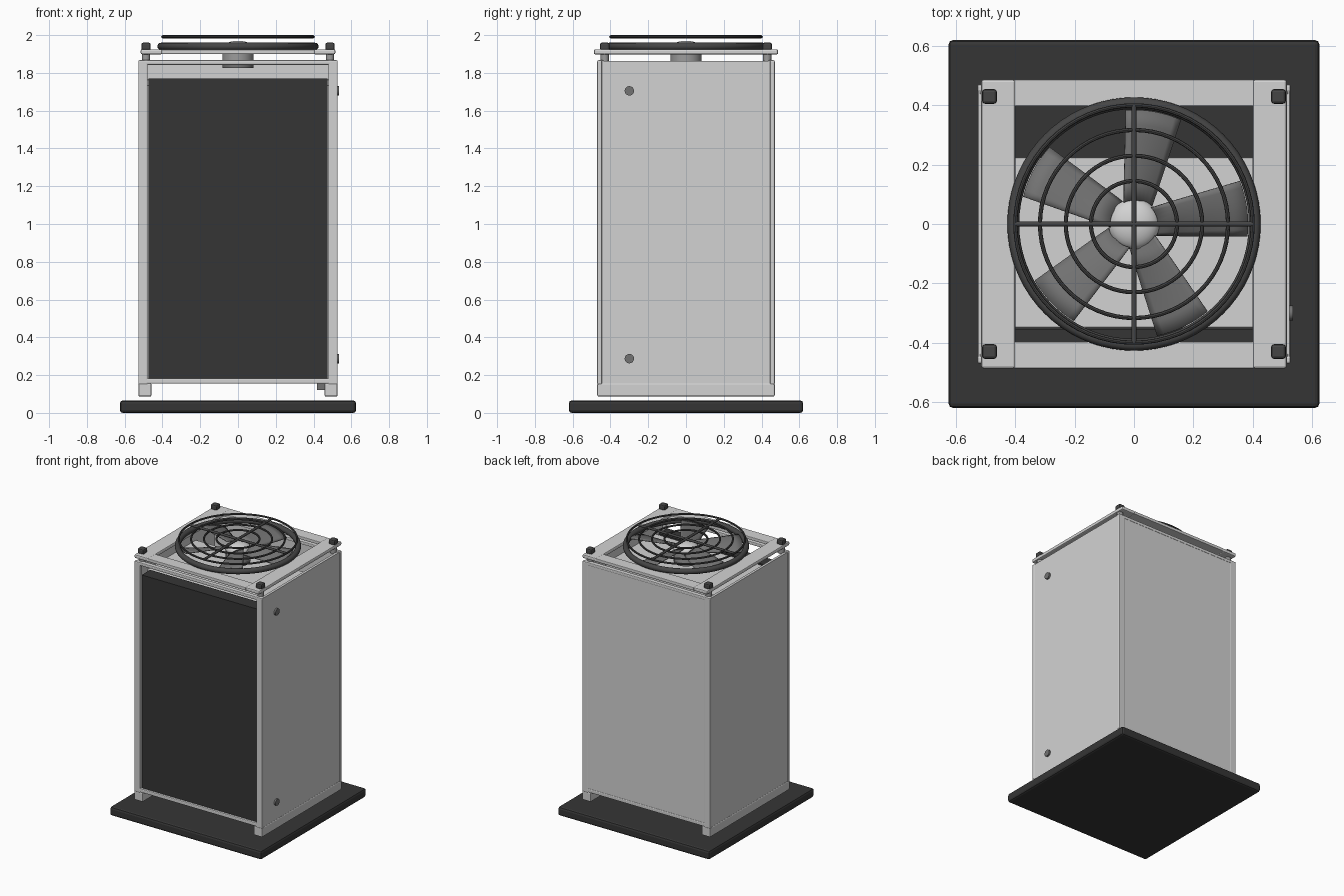
import bpy, bmesh, math
from mathutils import Matrix

if "Cube" in bpy.data.objects:
    bpy.data.objects.remove(bpy.data.objects["Cube"])


def mat(name, v):
    m = bpy.data.materials.new(name)
    m.diffuse_color = (v, v, v, 1)
    m.use_nodes = True
    m.node_tree.nodes["Principled BSDF"].inputs["Base Color"].default_value = m.diffuse_color
    return m


LIGHT = mat("light_grey_metal", 0.65)
DARK = mat("dark_grey", 0.036)
IRON = mat("guard_grey", 0.06)
GREY = mat("mid_grey", 0.17)
MOTOR = mat("motor_grey", 0.33)


def finish(name, bm, material, smooth=False):
    bmesh.ops.recalc_face_normals(bm, faces=bm.faces)
    me = bpy.data.meshes.new(name)
    bm.to_mesh(me)
    bm.free()
    ob = bpy.data.objects.new(name, me)
    bpy.context.collection.objects.link(ob)
    me.materials.append(material)
    if smooth:
        bpy.ops.object.select_all(action='DESELECT')
        bpy.context.view_layer.objects.active = ob
        ob.select_set(True)
        bpy.ops.object.shade_smooth_by_angle(angle=math.radians(40))
    return ob


def box(name, x, y, z, material, bevel=0.0):
    """Box from (min, max) ranges with bevelled edges."""
    bm = bmesh.new()
    s = [b - a for a, b in (x, y, z)]
    c = [(a + b) / 2 for a, b in (x, y, z)]
    bmesh.ops.create_cube(bm, size=1, matrix=Matrix.Translation(c) @ Matrix.Diagonal((*s, 1)))
    if bevel:
        bmesh.ops.bevel(bm, geom=bm.edges[:], offset=bevel, segments=2, profile=0.5, affect='EDGES')
    return finish(name, bm, material)


def cyl(name, r, depth, loc, material, axis='Z', seg=32):
    bm = bmesh.new()
    rot = {'X': Matrix.Rotation(math.pi / 2, 4, 'Y'), 'Y': Matrix.Rotation(math.pi / 2, 4, 'X'),
           'Z': Matrix()}[axis]
    bmesh.ops.create_cone(bm, cap_ends=True, segments=seg, radius1=r, radius2=r, depth=depth,
                          matrix=Matrix.Translation(loc) @ rot)
    return finish(name, bm, material, True)


def ring(name, major, minor, z, material, seg=64, sides=10):
    bm = bmesh.new()
    rows = []
    for i in range(seg):
        a = math.tau * i / seg
        row = []
        for j in range(sides):
            b = math.tau * j / sides
            r = major + minor * math.cos(b)
            row.append(bm.verts.new((r * math.cos(a), r * math.sin(a), z + minor * math.sin(b))))
        rows.append(row)
    for i in range(seg):
        p, q = rows[i], rows[(i + 1) % seg]
        for j in range(sides):
            k = (j + 1) % sides
            bm.faces.new((p[j], q[j], q[k], p[k]))
    return finish(name, bm, material, True)


def span(s, a, b):
    return tuple(sorted((s * a, s * b)))


# Ground slab
box("base_slab", (-0.625, 0.625), (-0.62, 0.62), (0, 0.066), DARK, 0.015)

# Cabinet sides: runners, posts, panels and rails
for s, side in ((-1, "left"), (1, "right")):
    box(side + "_runner", span(s, 0.458, 0.527), (-0.47, 0.47), (0.086, 0.157), LIGHT, 0.008)
    box(side + "_panel", span(s, 0.505, 0.524), (-0.46, 0.46), (0.15, 1.863), LIGHT)
    for t, end in ((-1, "front"), (1, "back")):
        box(f"{end}_{side}_post", span(s, 0.478, 0.528), span(t, 0.445, 0.47),
            (0.15, 1.867), LIGHT, 0.006)

# Front and back rails, back panel
for t, end in ((-1, "front"), (1, "back")):
    for zz, lvl in (((0.155, 0.183), "bottom"), ((1.843, 1.867), "top")):
        box(f"{end}_{lvl}_rail", (-0.52, 0.52), span(t, 0.435, 0.47), zz, LIGHT, 0.006)
box("back_panel", (-0.505, 0.505), (0.445, 0.467), (0.155, 1.863), LIGHT)

# Front coil and the inner deck behind its top edge
box("front_coil", (-0.475, 0.475), (-0.455, -0.355), (0.18, 1.77), DARK)
box("inner_deck", (-0.505, 0.505), (-0.35, 0.225), (1.73, 1.765), LIGHT, 0.006)
box("pipe_stub", (0.418, 0.47), (-0.35, -0.28), (0.122, 0.16), GREY)

# Panel knobs on the right side
for n, z in enumerate((0.287, 1.705)):
    cyl(f"panel_knob_{n + 1}", 0.025, 0.022, (0.525, -0.3, z), GREY, 'X', 16)

# Raised top frame
for s, side in ((-1, "left"), (1, "right")):
    box(side + "_top_bar", span(s, 0.40, 0.515), (-0.487, 0.487), (1.898, 1.925), LIGHT, 0.008)
    for t, end in ((-1, "front"), (1, "back")):
        x, y = s * 0.487, t * 0.43
        cyl(f"{end}_{side}_standoff", 0.022, 0.05, (x, y, 1.88), MOTOR, seg=12)
        box(f"{end}_{side}_bolt", (x - 0.025, x + 0.025), (y - 0.025, y + 0.025),
            (1.92, 1.96), IRON, 0.01)
for t, end in ((-1, "front"), (1, "back")):
    box(end + "_top_bar", (-0.405, 0.405), span(t, 0.397, 0.487), (1.9, 1.923), LIGHT, 0.004)

# Fan motor and hub
cyl("fan_motor", 0.083, 0.075, (0, 0, 1.888), MOTOR)
cyl("motor_base", 0.083, 0.026, (0, 0, 1.838), GREY)
bm = bmesh.new()
bmesh.ops.create_uvsphere(bm, u_segments=32, v_segments=16, radius=1,
                          matrix=Matrix.Translation((0, 0, 1.925)) @ Matrix.Diagonal((0.086, 0.086, 0.045, 1)))
finish("fan_hub", bm, LIGHT, True)

# Five pitched, cambered fan blades
for n in range(5):
    bm = bmesh.new()
    rows = []
    for i in range(7):
        u = i / 6
        r = 0.08 + 0.305 * u
        half = 0.05 + 0.045 * u
        row = []
        for j in range(9):
            v = j / 4 - 1
            a = math.radians(8 + 72 * n) + v * half / r
            z = 1.93 + 0.024 * v + 0.010 * (1 - v * v)
            row.append(bm.verts.new((r * math.cos(a), r * math.sin(a), z)))
        rows.append(row)
    for p, q in zip(rows, rows[1:]):
        for j in range(8):
            bm.faces.new((p[j], q[j], q[j + 1], p[j + 1]))
    blade = finish(f"fan_blade_{n + 1}", bm, GREY, True)
    sol = blade.modifiers.new("thickness", 'SOLIDIFY')
    sol.thickness = 0.008
    sol.offset = 0

# Fan shroud and wire guard
ring("fan_shroud", 0.407, 0.02, 1.94, IRON, 72, 12)
for n, r in enumerate((0.145, 0.23, 0.317, 0.4)):
    ring(f"guard_ring_{n + 1}", r, 0.007, 1.991, IRON, 64, 8)
cyl("guard_bar_x", 0.009, 0.8, (0, 0, 1.991), IRON, 'X', 10)
cyl("guard_bar_y", 0.009, 0.8, (0, 0, 1.991), IRON, 'Y', 10)
